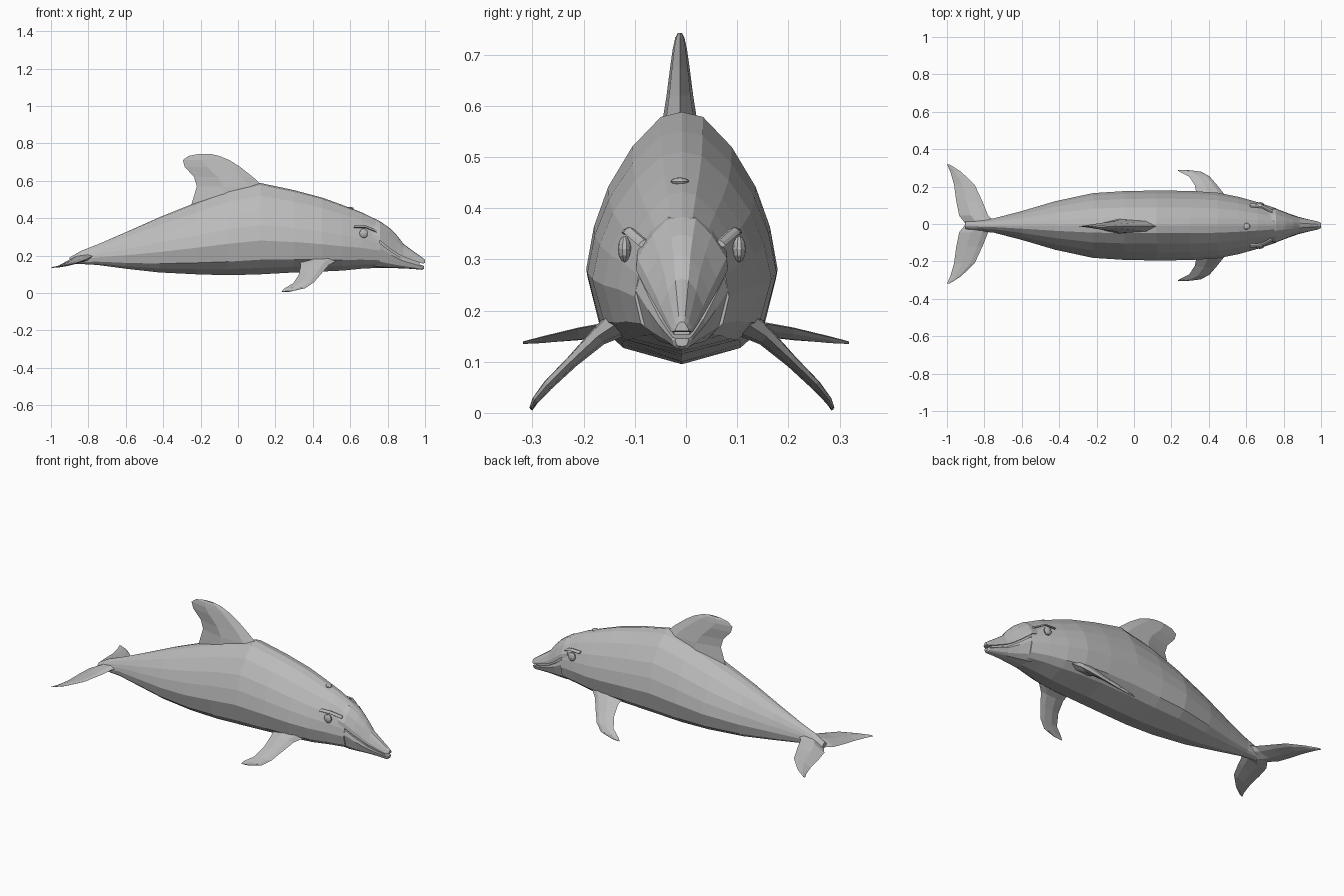
import bpy
import bmesh
from mathutils import Vector

cube = bpy.data.objects.get("Cube")
if cube:
    bpy.data.objects.remove(cube, do_unlink=True)

CENTRE_Y = -0.008


def make_material(name, value):
    material = bpy.data.materials.new(name)
    material.use_nodes = True
    colour = (value, value, value, 1)
    material.diffuse_color = colour
    material.node_tree.nodes["Principled BSDF"].inputs["Base Color"].default_value = colour
    return material


grey_skin = make_material("grey skin", 0.5)


def finish(name, bm):
    """Turn a bmesh into a flat shaded object."""
    bmesh.ops.recalc_face_normals(bm, faces=bm.faces)
    mesh = bpy.data.meshes.new(name)
    bm.to_mesh(mesh)
    bm.free()
    mesh.materials.append(grey_skin)
    part = bpy.data.objects.new(name, mesh)
    bpy.context.scene.collection.objects.link(part)
    return part


def loft(name, rings):
    """Skin a list of equally long rings and cap both ends."""
    bm = bmesh.new()
    loops = [[bm.verts.new(point) for point in ring] for ring in rings]
    for first, second in zip(loops, loops[1:]):
        count = len(first)
        for i in range(count):
            j = (i + 1) % count
            bm.faces.new((first[i], first[j], second[j], second[i]))
    bm.faces.new(loops[0])
    bm.faces.new(loops[-1])
    return finish(name, bm)


def section(profile, x, bottom, top, half_width):
    """Place a half profile, mirrored to a closed ring, at one station."""
    mirrored = [(-across, up) for across, up in reversed(profile) if across > 0]
    return [Vector((x, CENTRE_Y + across * half_width, bottom + up * (top - bottom)))
            for across, up in profile + mirrored]


def blade(rear, front, normal, thickness):
    """Six-sided fin section between a trailing and a leading point."""
    rear, front = Vector(rear), Vector(front)
    offset = Vector(normal).normalized() * thickness
    back, fore = rear.lerp(front, 0.4), rear.lerp(front, 0.8)
    return [rear, back + offset, fore + offset * 0.8,
            front, fore - offset * 0.8, back - offset]


# Body: half cross-section (across, up) and stations (x, bottom, top, half width)
body_profile = [(0, 1), (0.22, 0.98), (0.52, 0.86), (0.77, 0.7), (0.92, 0.54),
                (1, 0.37), (0.87, 0.16), (0.62, 0.07), (0, 0)]
body_stations = [
    (-0.9, 0.16, 0.19, 0.02), (-0.84, 0.155, 0.225, 0.03), (-0.75, 0.15, 0.26, 0.038),
    (-0.6, 0.13, 0.325, 0.077), (-0.42, 0.11, 0.405, 0.13), (-0.22, 0.1, 0.485, 0.173),
    (-0.05, 0.095, 0.55, 0.184), (0.12, 0.1, 0.588, 0.187), (0.3, 0.11, 0.55, 0.185),
    (0.45, 0.115, 0.51, 0.175), (0.56, 0.12, 0.47, 0.153), (0.66, 0.13, 0.432, 0.125),
    (0.76, 0.135, 0.383, 0.092)]
loft("body", [section(body_profile, *station) for station in body_stations])

# Jaws and the recessed mouth between them
upper_profile = [(0, 1), (0.3, 0.96), (0.65, 0.66), (0.97, 0.22), (1, 0), (0, 0)]
lower_profile = [(0, 1), (0.92, 1), (1, 0.8), (0.8, 0.25), (0.5, 0.04), (0, 0)]
mouth_profile = [(0, 1), (1, 1), (1, 0), (0, 0)]
upper_stations = [(0.72, 0.295, 0.39, 0.09), (0.76, 0.28, 0.383, 0.09),
                  (0.81, 0.24, 0.348, 0.07), (0.85, 0.212, 0.308, 0.054),
                  (0.885, 0.193, 0.262, 0.043), (0.94, 0.173, 0.222, 0.031),
                  (0.985, 0.158, 0.19, 0.021), (1, 0.16, 0.178, 0.013)]
lower_stations = [(0.72, 0.14, 0.28, 0.09), (0.76, 0.135, 0.265, 0.09),
                  (0.82, 0.133, 0.22, 0.067), (0.88, 0.132, 0.183, 0.046),
                  (0.94, 0.128, 0.162, 0.031), (0.985, 0.124, 0.148, 0.02),
                  (0.995, 0.13, 0.145, 0.013)]
mouth_stations = [(0.74, 0.24, 0.31, 0.075), (0.85, 0.18, 0.23, 0.042),
                  (0.97, 0.14, 0.17, 0.015)]
for name, profile, stations in (("upper_jaw", upper_profile, upper_stations),
                                ("lower_jaw", lower_profile, lower_stations),
                                ("mouth", mouth_profile, mouth_stations)):
    loft(name, [section(profile, *station) for station in stations])

# Dorsal fin: (height, trailing x, leading x, half thickness)
dorsal_stations = [(0.47, -0.25, 0.17, 0.045), (0.57, -0.22, 0.135, 0.034),
                   (0.62, -0.235, 0.08, 0.026), (0.675, -0.285, 0.01, 0.019),
                   (0.71, -0.295, -0.045, 0.014), (0.733, -0.265, -0.1, 0.009),
                   (0.742, -0.22, -0.14, 0.004)]
loft("dorsal_fin", [blade((rear, CENTRE_Y - 0.004, z), (front, CENTRE_Y - 0.004, z), (0, 1, 0), t)
                    for z, rear, front, t in dorsal_stations])

# Flippers: (out, height, trailing x, leading x, half thickness)
flipper_stations = [(0.12, 0.175, 0.33, 0.54, 0.03), (0.165, 0.145, 0.335, 0.485, 0.018),
                    (0.215, 0.098, 0.325, 0.445, 0.012), (0.262, 0.052, 0.295, 0.405, 0.01),
                    (0.287, 0.022, 0.245, 0.36, 0.007), (0.295, 0.006, 0.232, 0.29, 0.004)]

# Flukes: (out, trailing x, leading x, trailing z, leading z, half thickness)
fluke_stations = [(0, -0.9, -0.73, 0.165, 0.205, 0.026), (0.045, -0.935, -0.78, 0.16, 0.195, 0.018),
                  (0.12, -0.95, -0.81, 0.152, 0.18, 0.011), (0.21, -0.962, -0.852, 0.142, 0.165, 0.008),
                  (0.28, -0.982, -0.925, 0.137, 0.148, 0.005), (0.318, -1, -0.985, 0.135, 0.139, 0.002)]

for label, side in (("left", 1), ("right", -1)):
    loft(label + "_flipper",
         [blade((rear, CENTRE_Y + side * out, z), (front, CENTRE_Y + side * out, z + 0.004),
                (0, side, 1), t) for out, z, rear, front, t in flipper_stations])
    loft(label + "_fluke",
         [blade((rear, side * out, low), (front, side * out, high), (0, 0, 1), t)
          for out, rear, front, low, high, t in fluke_stations])


def pebble(name, centre, scale):
    """Low-poly flattened ball."""
    bm = bmesh.new()
    bmesh.ops.create_uvsphere(bm, u_segments=10, v_segments=6, radius=1)
    part = finish(name, bm)
    part.location, part.scale = centre, scale
    return part


# Eyes, brow ridges above them, and the blowhole
for label, side in (("left", 1), ("right", -1)):
    pebble(label + "_eye", (0.672, CENTRE_Y + side * 0.112, 0.32), (0.024, 0.013, 0.026))
    brow = [blade((x, CENTRE_Y + side * (out - 0.02), z), (x, CENTRE_Y + side * out, z - 0.008),
                  (0, 0, 1), 0.006)
            for x, out, z in ((0.62, 0.118, 0.36), (0.68, 0.114, 0.36), (0.74, 0.085, 0.335))]
    loft(label + "_brow", brow)
pebble("blowhole", (0.6, CENTRE_Y - 0.004, 0.452), (0.02, 0.018, 0.008))
